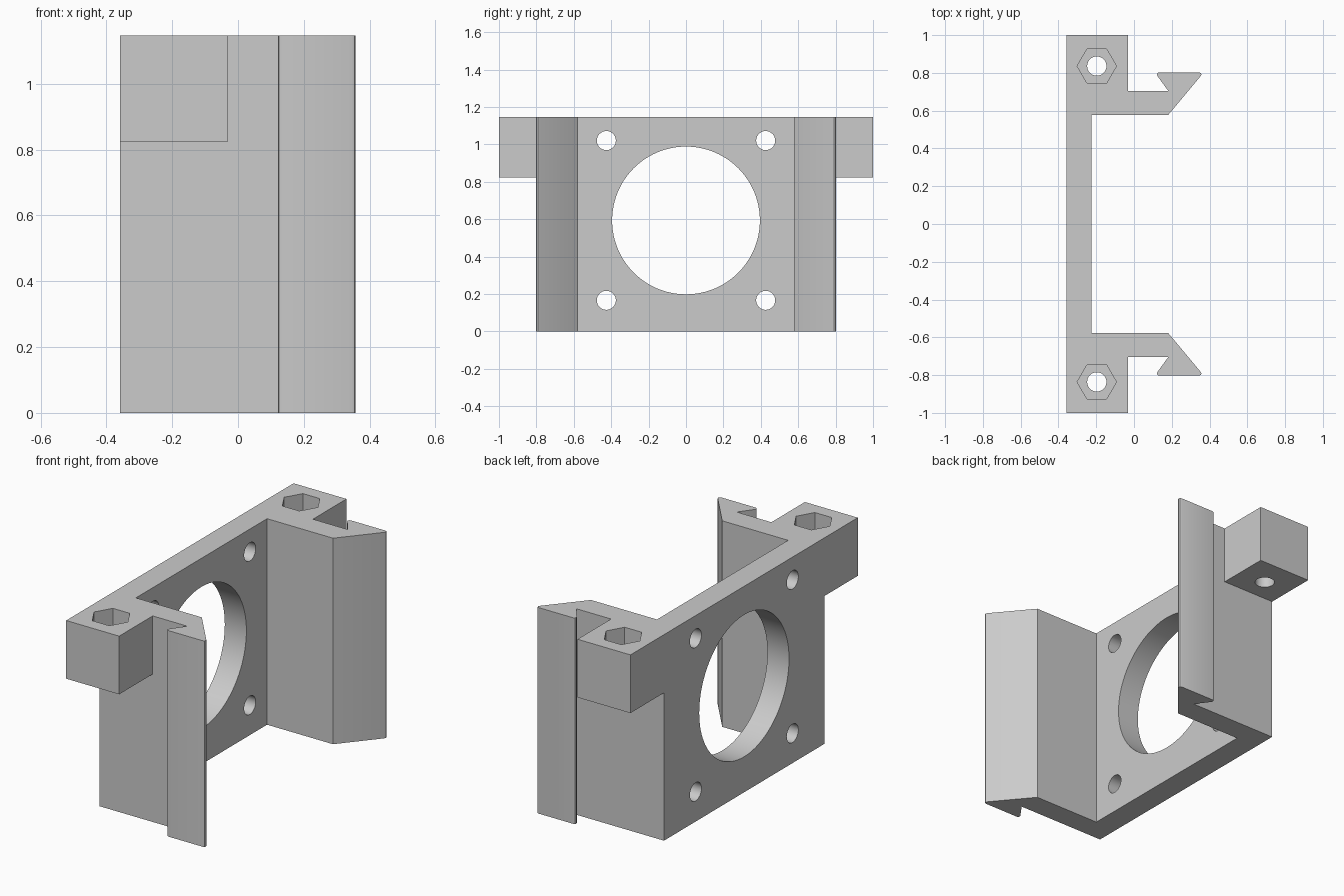
import bpy, bmesh, math
from mathutils import Matrix, Vector

old = bpy.data.objects.get("Cube")
if old:
    bpy.data.objects.remove(old, do_unlink=True)

HEIGHT = 1.147
EAR_BOTTOM = 0.823
BACK = -0.358

grey = bpy.data.materials.new("plain_grey")
grey.use_nodes = True
colour = (0.6, 0.6, 0.6, 1)
grey.diffuse_color = colour
grey.node_tree.nodes["Principled BSDF"].inputs["Base Color"].default_value = colour


def finish(name, bm):
    bmesh.ops.recalc_face_normals(bm, faces=bm.faces)
    mesh = bpy.data.meshes.new(name)
    bm.to_mesh(mesh)
    bm.free()
    mesh.materials.append(grey)
    obj = bpy.data.objects.new(name, mesh)
    bpy.context.collection.objects.link(obj)
    return obj


def prism(name, outline, low, high):
    """Extrude an xy outline from low to high."""
    bm = bmesh.new()
    face = bm.faces.new([bm.verts.new((x, y, low)) for x, y in outline])
    new = bmesh.ops.extrude_face_region(bm, geom=[face])["geom"]
    bmesh.ops.translate(bm, vec=(0, 0, high - low),
                        verts=[v for v in new if isinstance(v, bmesh.types.BMVert)])
    return finish(name, bm)


def cylinder(name, centre, radius, depth, sides, along_x=False):
    bm = bmesh.new()
    turn = Matrix.Rotation(math.pi / 2, 4, 'Y') if along_x else Matrix()
    bmesh.ops.create_cone(bm, cap_ends=True, segments=sides, radius1=radius, radius2=radius,
                          depth=depth, matrix=Matrix.Translation(Vector(centre)) @ turn)
    return finish(name, bm)


def combine(target, other, operation):
    """Apply a boolean and remove the helper."""
    other.hide_render = True
    mod = target.modifiers.new(operation.lower(), 'BOOLEAN')
    mod.operation, mod.solver, mod.object = operation, 'EXACT', other
    bpy.ops.object.select_all(action='DESELECT')
    bpy.context.view_layer.objects.active = target
    target.select_set(True)
    bpy.ops.object.modifier_apply(modifier=mod.name)
    bpy.data.objects.remove(other, do_unlink=True)


# Bracket: back plate and two arms with barbed hooks, as one mirrored profile
half = [(-0.225, 0.577), (0.181, 0.577), (0.353, 0.783), (0.357, 0.791), (0.354, 0.799),
        (0.345, 0.803), (0.132, 0.803), (0.124, 0.799), (0.121, 0.791), (0.125, 0.782),
        (0.181, 0.705), (BACK, 0.705)]
bracket = prism("motor_bracket", half + [(x, -y) for x, y in reversed(half)], 0, HEIGHT)

# Mounting ears, with a bolt hole and a hexagonal nut pocket each
for side in (-1, 1):
    ear = [(BACK, side * 0.65), (-0.032, side * 0.65), (-0.032, side), (BACK, side)]
    combine(bracket, prism("ear", ear, EAR_BOTTOM, HEIGHT), 'UNION')
    x, y = -0.197, side * 0.836
    combine(bracket, cylinder("bolt_hole", (x, y, 1), 0.051, 1, 32), 'DIFFERENCE')
    pocket = cylinder("nut_pocket", (0, 0, 0), 0.104, 0.32, 6)
    pocket.data.transform(Matrix.Translation((x, y, HEIGHT)) @ Matrix.Rotation(math.pi / 2, 4, 'Z'))
    combine(bracket, pocket, 'DIFFERENCE')

# Large round opening and four screw holes through the back plate
combine(bracket, cylinder("opening", (-0.29, 0, 0.593), 0.395, 0.4, 96, True), 'DIFFERENCE')
for y in (-0.426, 0.426):
    for z in (0.166, 1.02):
        combine(bracket, cylinder("screw_hole", (-0.29, y, z), 0.051, 0.4, 32, True), 'DIFFERENCE')

bpy.ops.object.shade_smooth_by_angle(angle=math.radians(25))
